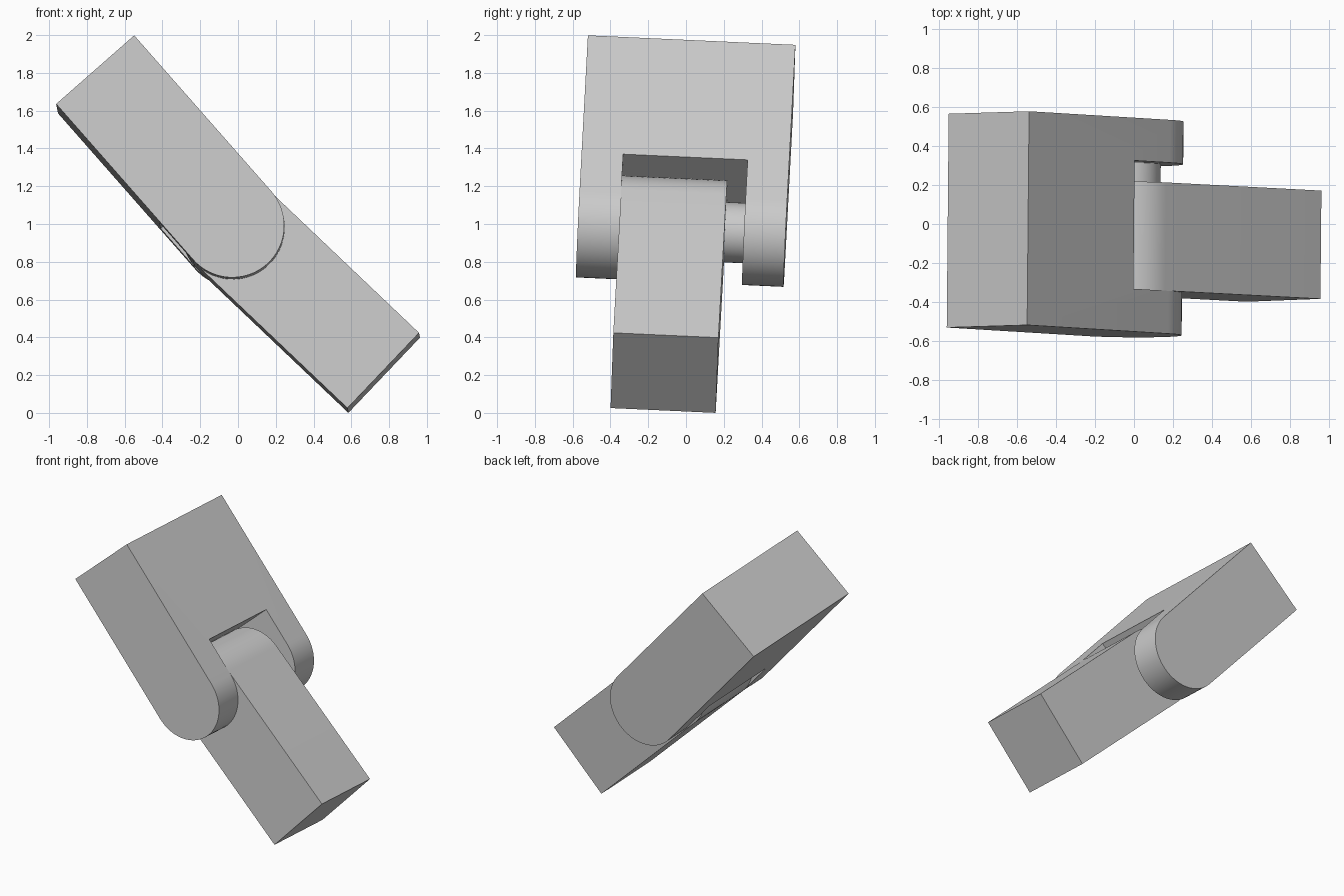
import bpy
import bmesh
import math
from mathutils import Matrix, Vector

if "Cube" in bpy.data.objects:
    bpy.data.objects.remove(bpy.data.objects["Cube"], do_unlink=True)

# Shared dimensions
RADIUS = 0.275
REACH = 1.1
WIDTH = 1.1
ARM = 0.22
TONGUE_WIDTH = 0.557
PIN_RADIUS = 0.16

# Hinge axis, starting at the outer face of the front arm
ORIGIN = Vector((-0.03, -0.57, 0.992))
AXIS = Vector((0.01, 1.095, -0.05)).normalized()

grey = bpy.data.materials.new("plain_grey")
grey.use_nodes = True
colour = (0.6, 0.6, 0.6, 1)
grey.diffuse_color = colour
grey.node_tree.nodes["Principled BSDF"].inputs["Base Color"].default_value = colour


def frame(direction):
    """Local x runs along the part, y along the hinge axis, z through its thickness."""
    along = Vector(direction)
    along = (along - AXIS * along.dot(AXIS)).normalized()
    across = along.cross(AXIS)
    basis = Matrix((along, AXIS, across)).transposed().to_4x4()
    return Matrix.Translation(ORIGIN) @ basis


def prism(name, outline, start, end, matrix):
    """Extrude an x-z outline along the hinge axis."""
    bm = bmesh.new()
    face = bm.faces.new([bm.verts.new((x, start, z)) for x, z in outline])
    result = bmesh.ops.extrude_face_region(bm, geom=[face])
    verts = [v for v in result["geom"] if isinstance(v, bmesh.types.BMVert)]
    bmesh.ops.translate(bm, verts=verts, vec=(0, end - start, 0))
    bmesh.ops.recalc_face_normals(bm, faces=bm.faces)
    mesh = bpy.data.meshes.new(name)
    bm.to_mesh(mesh)
    bm.free()
    mesh.materials.append(grey)
    obj = bpy.data.objects.new(name, mesh)
    obj.matrix_world = matrix
    bpy.context.collection.objects.link(obj)
    return obj


def arc(radius, start, end, steps):
    angles = [math.radians(start + (end - start) * i / steps) for i in range(steps + 1)]
    return [(radius * math.cos(a), radius * math.sin(a)) for a in angles]


def rounded_bar(side):
    """Bar with a round end at the hinge and a square end at side * REACH."""
    points = arc(RADIUS, -90, 90, 32) + [(-REACH, RADIUS), (-REACH, -RADIUS)]
    return [(-side * x, z) for x, z in points]


def finish(obj):
    bpy.ops.object.select_all(action="DESELECT")
    obj.select_set(True)
    bpy.context.view_layer.objects.active = obj
    for modifier in list(obj.modifiers):
        bpy.ops.object.modifier_apply(modifier=modifier.name)
    bpy.ops.object.shade_smooth_by_angle(angle=math.radians(30))


fork_frame = frame((0.66, -0.04, -0.75))
tongue_frame = frame((0.725, -0.039, -0.689))

# Fork block with an open slot between its two arms
fork = prism("fork", rounded_bar(-1), 0, WIDTH, fork_frame)
slot = [(-RADIUS, -0.5), (0.5, -0.5), (0.5, 0.5), (-RADIUS, 0.5)]
cutter = prism("slot_cutter", slot, ARM, WIDTH - ARM, fork_frame)
cutter.hide_render = True
cut = fork.modifiers.new("slot", "BOOLEAN")
cut.operation = "DIFFERENCE"
cut.solver = "EXACT"
cut.object = cutter
finish(fork)
bpy.data.objects.remove(cutter, do_unlink=True)

# Tongue seated against the front arm
tongue = prism("tongue", rounded_bar(1), ARM, ARM + TONGUE_WIDTH, tongue_frame)
finish(tongue)

# Hinge pin spanning the slot
pin = prism("hinge_pin", arc(PIN_RADIUS, 0, 360, 48)[:-1],
            ARM - 0.05, WIDTH - ARM + 0.05, fork_frame)
finish(pin)
